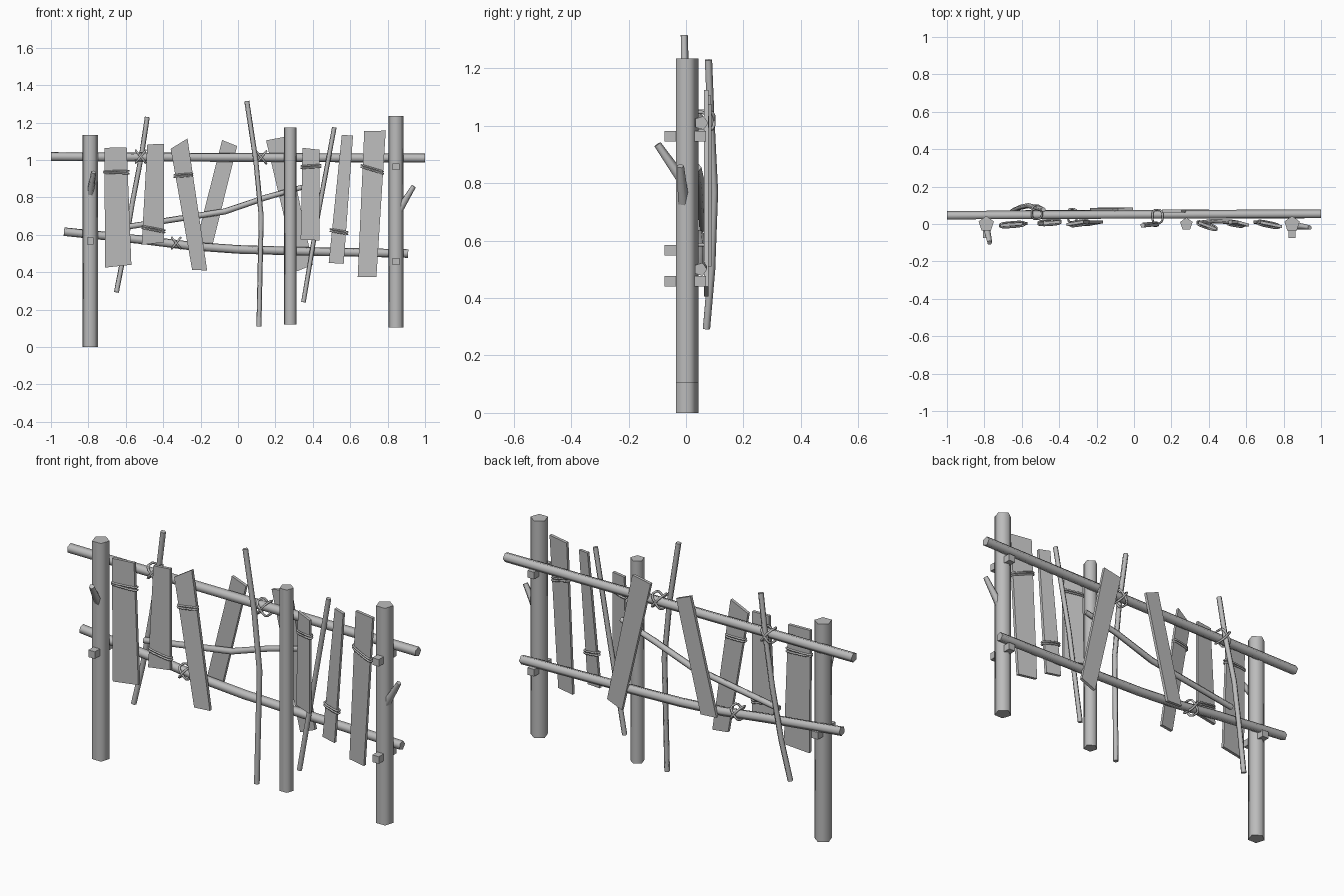
import bpy, bmesh, math
from mathutils import Vector

if "Cube" in bpy.data.objects:
    bpy.data.objects.remove(bpy.data.objects["Cube"])

# Single weathered grey material
grey = bpy.data.materials.new("weathered_grey")
grey.use_nodes = True
COLOR = (0.5, 0.5, 0.5, 1)
grey.diffuse_color = COLOR
grey.node_tree.nodes["Principled BSDF"].inputs["Base Color"].default_value = COLOR


def finish(name, bm, smooth=False):
    bmesh.ops.recalc_face_normals(bm, faces=bm.faces)
    mesh = bpy.data.meshes.new(name)
    bm.to_mesh(mesh)
    bm.free()
    mesh.materials.append(grey)
    obj = bpy.data.objects.new(name, mesh)
    bpy.context.collection.objects.link(obj)
    if smooth:
        bpy.ops.object.select_all(action="DESELECT")
        obj.select_set(True)
        bpy.context.view_layer.objects.active = obj
        bpy.ops.object.shade_smooth_by_angle(angle=math.radians(80))
    return obj


def tube(name, path, radii, ref=(0, 1, 0), closed=False, sides=5):
    """Sweep a five-sided section along a path."""
    pts = [Vector(p) for p in path]
    n = len(pts)
    if not isinstance(radii, (list, tuple)):
        radii = [radii] * n
    bm = bmesh.new()
    rings = []
    for i, p in enumerate(pts):
        if closed:
            t = pts[(i + 1) % n] - pts[i - 1]
        else:
            t = pts[min(i + 1, n - 1)] - pts[max(i - 1, 0)]
        t.normalize()
        u = Vector(ref)
        u = (u - t * u.dot(t)).normalized()
        v = t.cross(u)
        ring = []
        for k in range(sides):
            a = math.tau * k / sides
            ring.append(bm.verts.new(p + (u * math.cos(a) + v * math.sin(a)) * radii[i]))
        rings.append(ring)
    for i in range(n if closed else n - 1):
        a, b = rings[i], rings[(i + 1) % n]
        for k in range(sides):
            j = (k + 1) % sides
            bm.faces.new((a[k], a[j], b[j], b[k]))
    if not closed:
        bm.faces.new(rings[0])
        bm.faces.new(rings[-1])
    return finish(name, bm, True)


def plank(name, corners, y_left, y_right, thick=0.016):
    """Board from top-left, top-right, bottom-right, bottom-left (x, z) corners."""
    bm = bmesh.new()
    ys = (y_left, y_right, y_right, y_left)
    face = bm.faces.new([bm.verts.new((x, y - thick / 2, z)) for (x, z), y in zip(corners, ys)])
    ext = bmesh.ops.extrude_face_region(bm, geom=[face], use_keep_orig=True)
    verts = [g for g in ext["geom"] if isinstance(g, bmesh.types.BMVert)]
    bmesh.ops.translate(bm, verts=verts, vec=(0, thick, 0))
    return finish(name, bm)


def loop(name, centre, u, v, radius=0.005, steps=12):
    """Closed cord with a boxy outline spanned by u and v."""
    c, u, v = Vector(centre), Vector(u), Vector(v)
    pts = []
    for i in range(steps):
        a = math.tau * (i + 0.5) / steps
        ca, sa = math.cos(a), math.sin(a)
        pts.append(c + u * math.copysign(abs(ca) ** 0.6, ca) + v * math.copysign(abs(sa) ** 0.6, sa))
    return tube(name, pts, radius, ref=u.cross(v), closed=True)


def box(name, centre, size):
    bm = bmesh.new()
    bmesh.ops.create_cube(bm, size=1)
    bmesh.ops.scale(bm, verts=bm.verts, vec=size)
    bmesh.ops.translate(bm, verts=bm.verts, vec=centre)
    return finish(name, bm)


# Upright posts
for name, x, low, high, r in (("right_post", -0.79, 0, 1.135, 0.043),
                              ("middle_post", 0.28, 0.12, 1.175, 0.035),
                              ("left_post", 0.845, 0.105, 1.235, 0.043)):
    tube(name, [(x, 0, low), (x, 0, high)], r)

# Branch stubs on the outer posts
tube("right_branch", [(-0.79, -0.02, 0.82), (-0.772, -0.1, 0.935)], [0.02, 0.014])
tube("left_branch", [(0.86, -0.01, 0.73), (0.94, -0.02, 0.86)], [0.022, 0.013])

# Pegs driven through the posts
for name, x, z in (("right_peg", -0.79, 0.567), ("left_upper_peg", 0.845, 0.964),
                   ("left_lower_peg", 0.845, 0.458)):
    box(name, (x, -0.003, z), (0.037, 0.145, 0.037))

# Rails
tube("upper_rail", [(-1, 0.045, 1.018), (1, 0.053, 1.01)], 0.025)
tube("lower_rail", [(-0.93, 0.045, 0.617), (-0.5, 0.05, 0.572), (-0.25, 0.05, 0.54),
                    (0, 0.05, 0.522), (0.3, 0.05, 0.513), (0.91, 0.05, 0.5)], 0.024)
tube("diagonal_rail", [(-0.58, 0.06, 0.645), (-0.07, 0.055, 0.725),
                       (0.15, 0.05, 0.8), (0.345, 0.04, 0.855)], [0.016, 0.017, 0.016, 0.014])

# Thin sticks
tube("back_stick", [(-0.485, 0.077, 1.23), (-0.515, 0.085, 1.03), (-0.565, 0.098, 0.77),
                    (-0.61, 0.088, 0.5), (-0.65, 0.07, 0.293)], 0.014)
tube("bent_stick", [(0.047, -0.007, 1.315), (0.095, -0.002, 1), (0.124, 0, 0.7),
                    (0.112, -0.005, 0.11)], 0.014)
tube("leaning_stick", [(0.515, 0.01, 1.175), (0.43, 0.015, 0.72), (0.35, 0.005, 0.24)], 0.013)

# Boards: corners, then depth of left and right edges
boards = {
    "wide_board": ([(-0.715, 1.065), (-0.595, 1.068), (-0.57, 0.44), (-0.71, 0.425)], -0.008, 0.002),
    "short_board": ([(-0.485, 1.083), (-0.395, 1.087), (-0.395, 0.56), (-0.515, 0.547)], 0.004, 0.012),
    "slanted_board": ([(-0.36, 1.06), (-0.27, 1.115), (-0.165, 0.41), (-0.245, 0.412)], -0.003, 0.012),
    "back_narrow_board": ([(-0.085, 1.107), (-0.005, 1.075), (-0.145, 0.51), (-0.235, 0.515)], 0.078, 0.08),
    "back_wide_board": ([(0.15, 1.105), (0.255, 1.125), (0.4, 0.44), (0.315, 0.405)], 0.07, 0.07),
    "twisted_board": ([(0.345, 1.065), (0.435, 1.055), (0.435, 0.57), (0.335, 0.575)], 0.008, -0.026),
    "slim_board": ([(0.555, 1.135), (0.615, 1.13), (0.565, 0.445), (0.485, 0.45)], 0.01, -0.006),
    "end_board": ([(0.675, 1.155), (0.79, 1.157), (0.74, 0.375), (0.64, 0.375)], 0.01, -0.014),
}
for name, data in boards.items():
    plank(name, *data)

# Doubled cords around boards: x, z, half width, slope
for name, x, z, half, slope in (("wide_board", -0.65, 0.935, 0.068, 0.002),
                                ("short_board", -0.452, 0.63, 0.062, -0.012),
                                ("slanted_board", -0.292, 0.918, 0.05, 0.004),
                                ("twisted_board", 0.39, 0.965, 0.053, 0.003),
                                ("slim_board", 0.54, 0.617, 0.047, -0.008),
                                ("end_board", 0.718, 0.95, 0.06, -0.018)):
    yl, yr = boards[name][1:]
    for i in (-1, 1):
        loop(f"{name}_cord_{'upper' if i > 0 else 'lower'}", (x, (yl + yr) / 2, z + i * 0.006),
             (half, (yr - yl) / 2, slope * i if name == "wide_board" else slope), (0, 0.014, 0))

# Cross lashings where sticks meet rails
for name, x, y, z, size in (("back_stick_lashing", -0.52, 0.062, 1.018, 0.034),
                            ("bent_stick_lashing", 0.125, 0.04, 1.014, 0.034),
                            ("board_lashing", -0.33, 0.045, 0.556, 0.03)):
    for side in (-1, 1):
        loop(f"{name}_{'left' if side > 0 else 'right'}", (x, y, z),
             (size * side * 0.8, 0, size), (0, 0.036, 0), 0.006)
